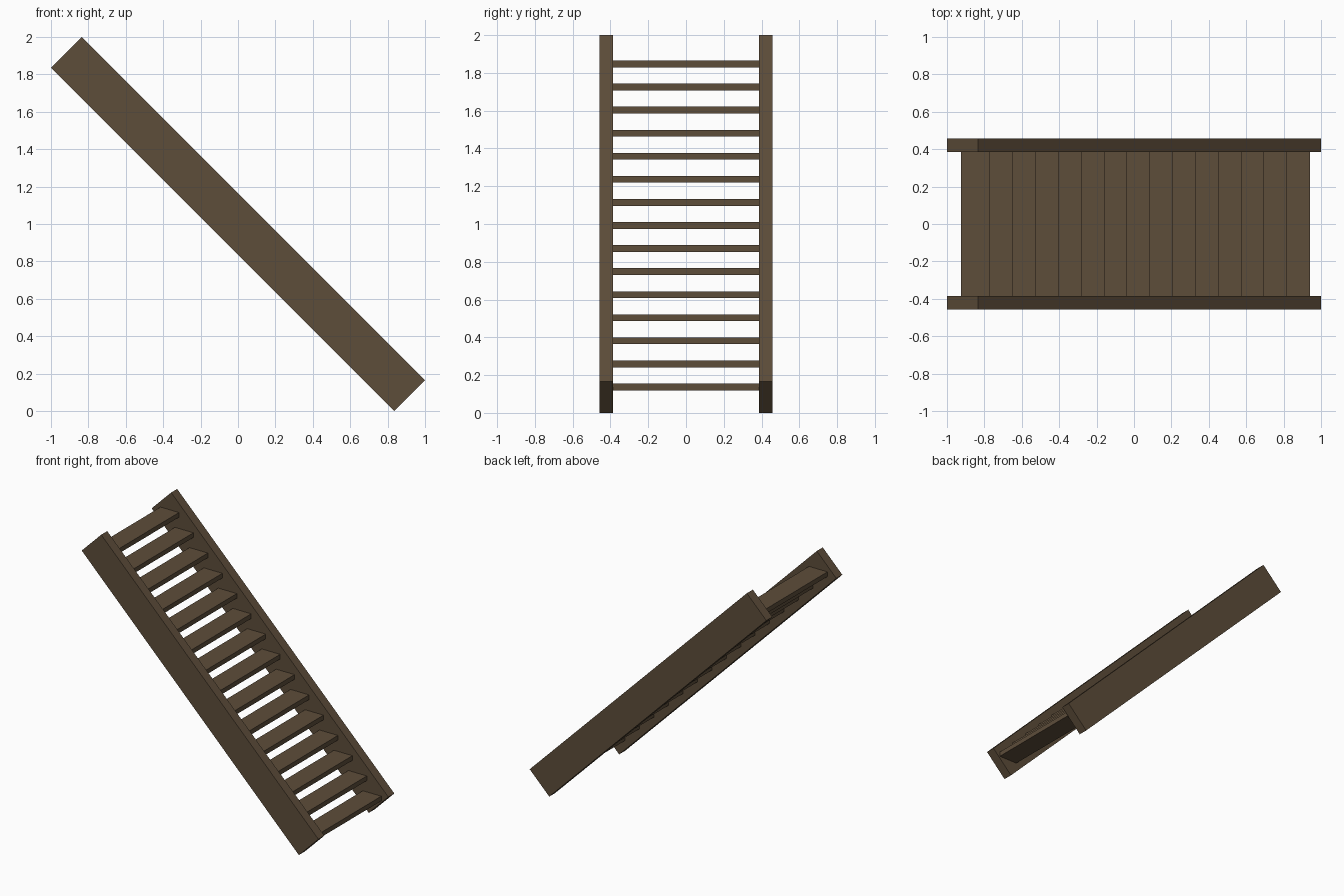
import bpy, bmesh

if "Cube" in bpy.data.objects:
    bpy.data.objects.remove(bpy.data.objects["Cube"])

wood = bpy.data.materials.new("dark brown wood")
wood.diffuse_color = (0.110, 0.074, 0.042, 1)
wood.use_nodes = True
wood.node_tree.nodes["Principled BSDF"].inputs["Base Color"].default_value = wood.diffuse_color


def extrude_profile(name, profile, y0, y1):
    """Extrude an x-z outline from y0 to y1."""
    bm = bmesh.new()
    face = bm.faces.new([bm.verts.new((x, y0, z)) for x, z in profile])
    ext = bmesh.ops.extrude_face_region(bm, geom=[face])
    moved = [g for g in ext["geom"] if isinstance(g, bmesh.types.BMVert)]
    bmesh.ops.translate(bm, verts=moved, vec=(0, y1 - y0, 0))
    bmesh.ops.recalc_face_normals(bm, faces=bm.faces)
    mesh = bpy.data.meshes.new(name)
    bm.to_mesh(mesh)
    bm.free()
    mesh.materials.append(wood)
    obj = bpy.data.objects.new(name, mesh)
    bpy.context.collection.objects.link(obj)
    return obj


# Side stringers: planks sloping down at 45 degrees with square ends
C = 0.835
plank = [(-1, 2 - (1 - C)), (-C, 2), (1, 1 - C), (C, 0)]
extrude_profile("front_stringer", plank, -0.458, -0.386)
extrude_profile("back_stringer", plank, 0.386, 0.458)

# Treads: evenly spaced boards along the stringer centre line
COUNT, Z_LOW, Z_HIGH = 15, 0.1375, 1.847
HALF_DEPTH, HALF_THICK = 0.078, 0.018
for i in range(COUNT):
    z = Z_LOW + (Z_HIGH - Z_LOW) * i / (COUNT - 1)
    x = 1 - z
    board = [(x - HALF_DEPTH, z - HALF_THICK), (x + HALF_DEPTH, z - HALF_THICK),
             (x + HALF_DEPTH, z + HALF_THICK), (x - HALF_DEPTH, z + HALF_THICK)]
    extrude_profile(f"tread_{i + 1:02d}", board, -0.386, 0.386)
